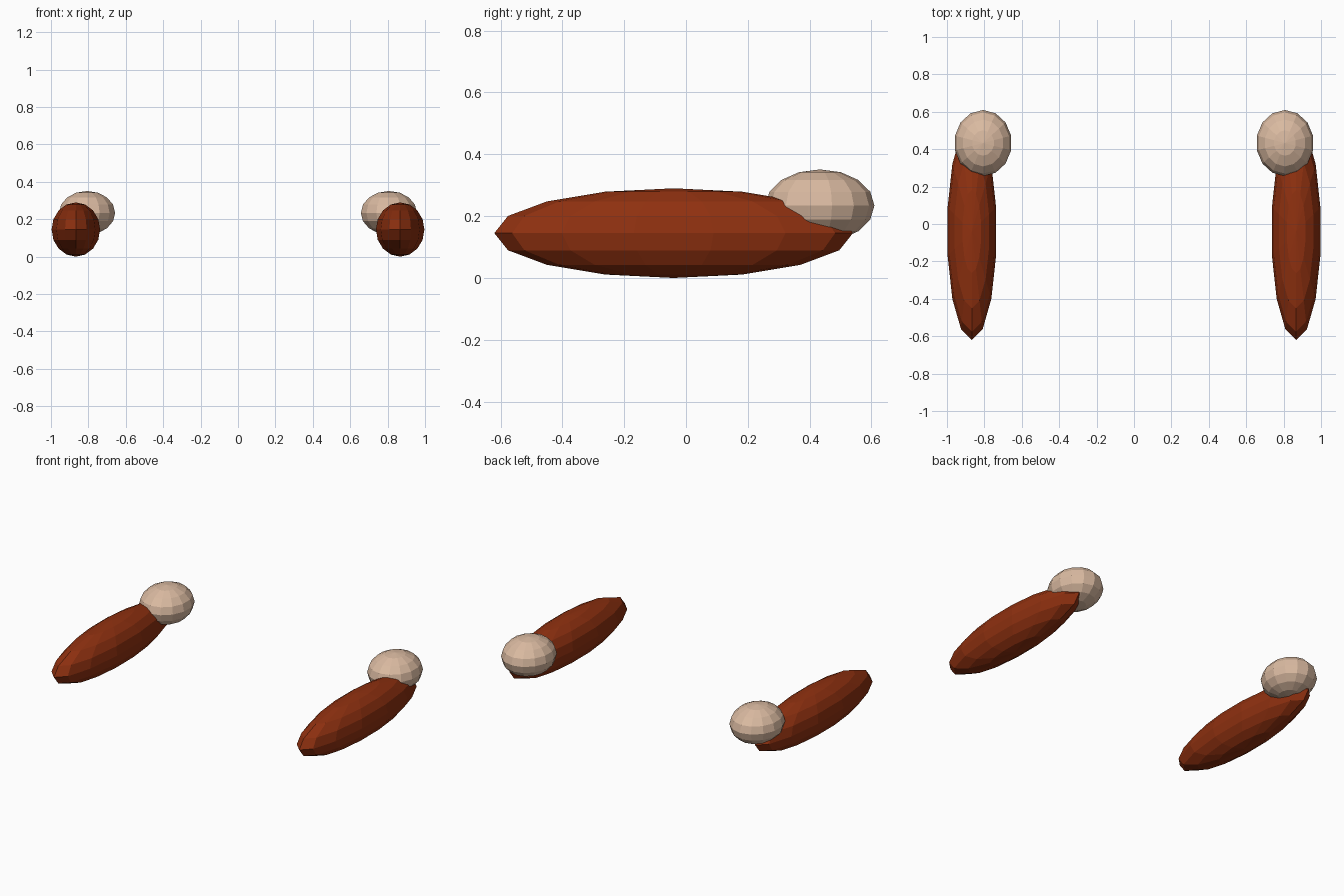
import bpy

if "Cube" in bpy.data.objects:
    bpy.data.objects.remove(bpy.data.objects["Cube"])


def material(name, rgb):
    mat = bpy.data.materials.new(name)
    mat.diffuse_color = (*rgb, 1.0)
    mat.use_nodes = True
    mat.node_tree.nodes["Principled BSDF"].inputs["Base Color"].default_value = mat.diffuse_color
    return mat


def ellipsoid(name, centre, radii, mat):
    """Flat-faced 14-sided, 8-ring ball with a vertex on the +-x axis."""
    bpy.ops.mesh.primitive_uv_sphere_add(segments=14, ring_count=8, radius=1)
    ob = bpy.context.object
    ob.name = name
    for v in ob.data.vertices:
        v.co = [c + r * k for c, r, k in zip(centre, radii, v.co)]
    ob.data.materials.append(mat)
    bpy.ops.object.shade_flat()
    return ob


red = material("red brown", (0.275, 0.03, 0.005))
tan = material("pale tan", (0.70, 0.49, 0.355))

for side, label in ((-1, "left"), (1, "right")):
    # long shoe-like body lying along y
    ellipsoid(label + "_long_body", (side * 0.867, -0.04, 0.145),
              (0.133, 0.58, 0.145), red)
    # round ball at the back end, set slightly inward
    ellipsoid(label + "_end_ball", (side * 0.807, 0.433, 0.234),
              (0.154, 0.1765, 0.117), tan)
